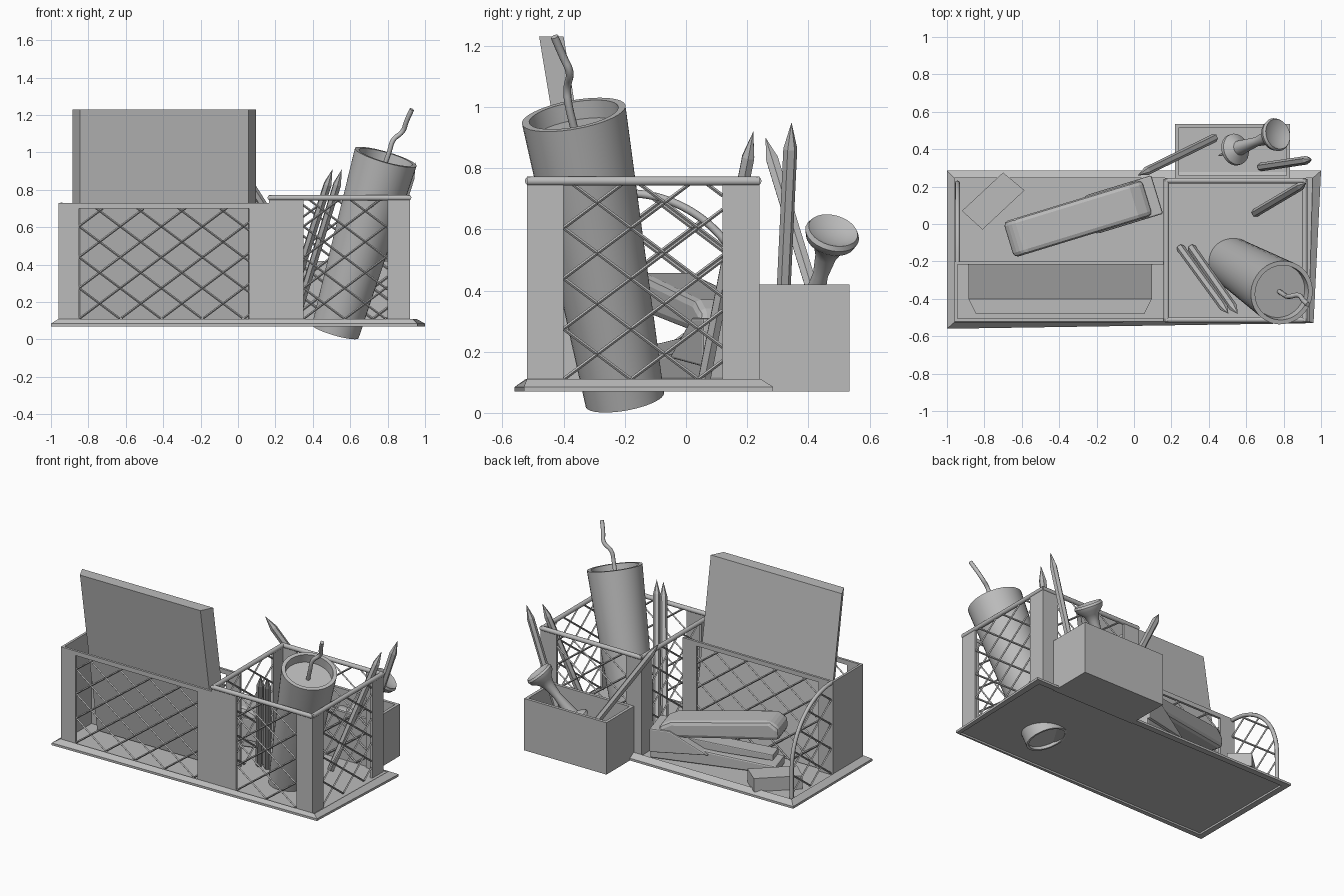
import bpy, bmesh, math
from mathutils import Vector, Matrix

cube = bpy.data.objects.get("Cube")
if cube:
    bpy.data.objects.remove(cube, do_unlink=True)

grey = bpy.data.materials.new("plain_grey")
grey.use_nodes = True
grey.diffuse_color = (0.5, 0.5, 0.5, 1)
grey.node_tree.nodes["Principled BSDF"].inputs["Base Color"].default_value = (0.5, 0.5, 0.5, 1)


def finish(name, bm, smooth=False):
    bmesh.ops.remove_doubles(bm, verts=bm.verts, dist=1e-5)
    bmesh.ops.recalc_face_normals(bm, faces=bm.faces)
    mesh = bpy.data.meshes.new(name)
    bm.to_mesh(mesh)
    bm.free()
    mesh.materials.append(grey)
    obj = bpy.data.objects.new(name, mesh)
    bpy.context.collection.objects.link(obj)
    if smooth:
        bpy.ops.object.select_all(action='DESELECT')
        obj.select_set(True)
        bpy.context.view_layer.objects.active = obj
        bpy.ops.object.shade_smooth_by_angle(angle=math.radians(35))
    return obj


def add_loft(bm, rings, caps=True):
    """Bridge rings holding equal numbers of points."""
    loops = [[bm.verts.new(p) for p in ring] for ring in rings]
    n = len(loops[0])
    for a, b in zip(loops, loops[1:]):
        for i in range(n):
            j = (i + 1) % n
            bm.faces.new((a[i], a[j], b[j], b[i]))
    if caps:
        bm.faces.new(loops[0])
        bm.faces.new(loops[-1])
    return loops


def rect(x0, x1, y0, y1, z):
    return [(x0, y0, z), (x1, y0, z), (x1, y1, z), (x0, y1, z)]


def box(name, x0, x1, y0, y1, z0, z1):
    bm = bmesh.new()
    add_loft(bm, [rect(x0, x1, y0, y1, z0), rect(x0, x1, y0, y1, z1)])
    return finish(name, bm)


def lathe(name, start, end, profile, sides, smooth=True):
    """Turn (distance, radius) pairs around the axis from start to end."""
    start, axis = Vector(start), Vector(end) - Vector(start)
    turn = axis.to_track_quat('Z', 'Y')
    rings = []
    for d, r in profile:
        rings.append([start + turn @ Vector((max(r, 1e-6) * math.cos(math.tau * i / sides),
                                             max(r, 1e-6) * math.sin(math.tau * i / sides), d))
                      for i in range(sides)])
    bm = bmesh.new()
    add_loft(bm, rings, caps=False)
    return finish(name, bm, smooth)


def rod(name, start, end, r):
    length = (Vector(end) - Vector(start)).length
    return lathe(name, start, end, [(0, 0), (0, r), (length, r), (length, 0)], 12)


def tube(name, points, r):
    curve = bpy.data.curves.new(name, 'CURVE')
    curve.dimensions = '3D'
    curve.bevel_depth = r
    curve.bevel_resolution = 2
    curve.use_fill_caps = True
    spline = curve.splines.new('NURBS')
    spline.points.add(len(points) - 1)
    for p, co in zip(spline.points, points):
        p.co = (*co, 1)
    spline.use_endpoint_u = True
    spline.order_u = 3
    curve.materials.append(grey)
    obj = bpy.data.objects.new(name, curve)
    bpy.context.collection.objects.link(obj)


def lattice(name, origin, along, width, z0, top, cell_w=0.22, cell_h=0.165, r=0.006):
    """Diamond wire mesh in an upright panel; top(u) is its upper edge."""
    origin, along = Vector(origin), Vector(along)
    bm = bmesh.new()
    slope = cell_h / cell_w
    across = along.cross(Vector((0, 0, 1)))
    for sign in (1, -1):
        for k in range(-12, 13):
            pts = []
            for i in range(101):
                u = width * i / 100
                v = z0 + sign * slope * u + k * cell_h
                if z0 <= v <= top(u):
                    pts.append(origin + along * u + Vector((0, 0, v)))
            if len(pts) < 3:
                continue
            a, b = pts[0], pts[-1]
            side = (b - a).normalized().cross(across)
            add_loft(bm, [[p + across * r, p + side * r, p - across * r, p - side * r] for p in (a, b)])
    return finish(name, bm)


# Base tray with bevelled rim and recessed underside
bm = bmesh.new()
outer = [(-1, -0.56), (0.96, -0.53), (1, 0.285), (-1, 0.285)]
inner = [(-0.96, -0.525), (0.935, -0.52), (0.955, 0.245), (-0.96, 0.245)]
add_loft(bm, [[(x, y, z) for x, y in ring] for ring, z in
              ((inner, 0.082), (inner, 0.07), (outer, 0.07), (outer, 0.085), (inner, 0.11), (inner, 0.1))])
finish("base_tray", bm)

LOW, T = 0.1, 0.016
F, B, M = -0.52, 0.24, -0.2      # front, back and bin-divider lines
L, C, R = -0.96, 0.165, 0.92     # left, centre and right lines
H1, H2 = 0.73, 0.765

# Paper bin
box("paper_bin_end", L, L + T, F, M, LOW, H1)
for name, y in (("front", F), ("rear", M - T)):
    box(f"paper_bin_{name}_post_outer", L, -0.85, y, y + T, LOW, H1)
    box(f"paper_bin_{name}_post_inner", 0.06, C, y, y + T, LOW, H1)
    box(f"paper_bin_{name}_rail", L, C, y, y + T, 0.70, H1)
    lattice(f"paper_bin_{name}_mesh", (-0.85, y + T / 2, 0), (1, 0, 0), 0.91, 0.11, lambda u: 0.705)

# Tall bin: solid strips at the corners, mesh between
box("tall_bin_front_strip", C, 0.35, F, F + T, LOW, H2)
box("tall_bin_front_post", 0.8, R, F, F + T, LOW, H2)
lattice("tall_bin_front_mesh", (0.35, F + T / 2, 0), (1, 0, 0), 0.45, 0.11, lambda u: 0.75)
box("tall_bin_back_post_inner", C, 0.28, B - T, B, LOW, H2)
box("tall_bin_back_post_outer", 0.8, R, B - T, B, LOW, H2)
lattice("tall_bin_back_mesh", (0.28, B - T / 2, 0), (1, 0, 0), 0.52, 0.11, lambda u: 0.75)
for name, x in (("inner", C), ("outer", R - T)):
    box(f"tall_bin_{name}_side_front_post", x, x + T, F, -0.4, LOW, H2)
    box(f"tall_bin_{name}_side_back_post", x, x + T, 0.12, B, LOW, H2)
    lattice(f"tall_bin_{name}_side_mesh", (x + T / 2, -0.4, 0), (0, 1, 0), 0.52, 0.11, lambda u: 0.75)
    rod(f"tall_bin_{name}_side_rail", (x + T / 2, F, 0.758), (x + T / 2, B, 0.758), 0.015)
for name, y in (("front", F + T / 2), ("back", B - T / 2)):
    rod(f"tall_bin_{name}_rail", (C, y, 0.758), (R, y, 0.758), 0.015)

# Rounded mesh guard at the left end
RAD_Y, RAD_Z, SPRING = 0.42, 0.42, 0.3
arch = [(L + T, M + RAD_Y, LOW)] + [
    (L + T, M + RAD_Y * math.cos(a), SPRING + RAD_Z * math.sin(a))
    for a in (math.pi / 2 * i / 12 for i in range(13))]
tube("guard_arch", arch, 0.013)
lattice("guard_mesh", (L + T, M, 0), (0, 1, 0), RAD_Y, 0.11,
        lambda u: SPRING + RAD_Z * math.sqrt(max(0, 1 - (u / RAD_Y) ** 2)))

# Small open box at the back
bm = bmesh.new()
add_loft(bm, [rect(0.22, 0.835, B, 0.535, 0.07), rect(0.22, 0.835, B, 0.535, 0.42),
              rect(0.24, 0.815, B + 0.02, 0.515, 0.42), rect(0.24, 0.815, B + 0.02, 0.515, 0.09)])
finish("small_box", bm)

# Leaning folder, wider at its rear face
bm = bmesh.new()
add_loft(bm, [[(-0.845, y - 0.08, z), (0.055, y - 0.08, z), (0.095, y, z), (-0.885, y, z)]
              for y, z in ((-0.215, 0.11), (-0.4, 1.23))])
finish("folder", bm)

# Cup with recessed lid and bent straw
foot, rim = Vector((0.52, -0.2, 0.043)), Vector((0.79, -0.367, 0.975))
D = (rim - foot).length
lathe("cup", foot, rim, [(0.02, 0), (0.02, 0.115), (0, 0.115), (0, 0.13), (D, 0.172),
                         (D, 0.148), (D - 0.06, 0.145), (D - 0.06, 0)], 40)
tube("straw", [(0.775, -0.36, 0.91), (0.81, -0.385, 1.0), (0.825, -0.39, 1.07),
               (0.885, -0.375, 1.11), (0.9, -0.405, 1.17), (0.93, -0.43, 1.23)], 0.013)

# Pencils: foot and tip positions
pencils = [((0.43, 0.46, 0.25), (0.02, 0.26, 0.9)), ((0.68, 0.305, 0.1), (0.95, 0.345, 0.95)),
           ((0.65, 0.06, 0.11), (0.92, 0.22, 0.92)), ((0.25, -0.13, 0.11), (0.505, -0.48, 0.91)),
           ((0.31, -0.13, 0.11), (0.555, -0.48, 0.91))]
for i, (a, b) in enumerate(pencils):
    n = (Vector(b) - Vector(a)).length
    lathe(f"pencil_{i + 1}", a, b, [(0, 0), (0, 0.023), (n - 0.09, 0.023), (n, 0)], 6, False)

# Push pin: needle, collar, waist and dished head
lathe("push_pin", (0.45, 0.365, 0.19), (0.78, 0.485, 0.61),
      [(0, 0), (0.02, 0.006), (0.14, 0.006), (0.14, 0.085), (0.16, 0.085), (0.19, 0.04), (0.34, 0.025),
       (0.42, 0.035), (0.46, 0.05), (0.49, 0.082), (0.515, 0.09), (0.53, 0.082), (0.515, 0.05), (0.51, 0)], 28)

# Stapler: side profiles extruded across its width, then turned into place
place = Matrix.Translation((-0.67, -0.085, 0)) @ Matrix.Rotation(math.radians(17), 4, 'Z')


def stapler_part(name, profile, width, bevel):
    bm = bmesh.new()
    add_loft(bm, [[place @ Vector((s, w, z)) for s, z in profile] for w in (-width / 2, width / 2)])
    obj = finish(name, bm)
    mod = obj.modifiers.new("soft_edges", 'BEVEL')
    mod.width = bevel
    mod.segments = 2


stapler_part("stapler_arm", [(0, 0.34), (0.775, 0.25), (0.775, 0.33), (0.7, 0.37), (0.06, 0.46), (0, 0.42)], 0.2, 0.025)
stapler_part("stapler_base", [(0.02, 0.105), (0.83, 0.105), (0.83, 0.27), (0.72, 0.28),
                              (0.6, 0.21), (0.02, 0.16)], 0.18, 0.01)
stapler_part("stapler_hinge", [(0.45, 0.18), (0.83, 0.15), (0.83, 0.31), (0.7, 0.31)], 0.215, 0.008)
stapler_part("stapler_magazine", [(0.05, 0.18), (0.75, 0.2), (0.75, 0.27), (0.05, 0.22)], 0.11, 0.006)

# Eraser lying on the tray
bm = bmesh.new()
foot_print = [(-0.92, 0.07), (-0.81, -0.03), (-0.585, 0.18), (-0.7, 0.275)]
add_loft(bm, [[(x, y, z) for x, y in foot_print] for z in (0.1, 0.19)])
finish("eraser", bm)
